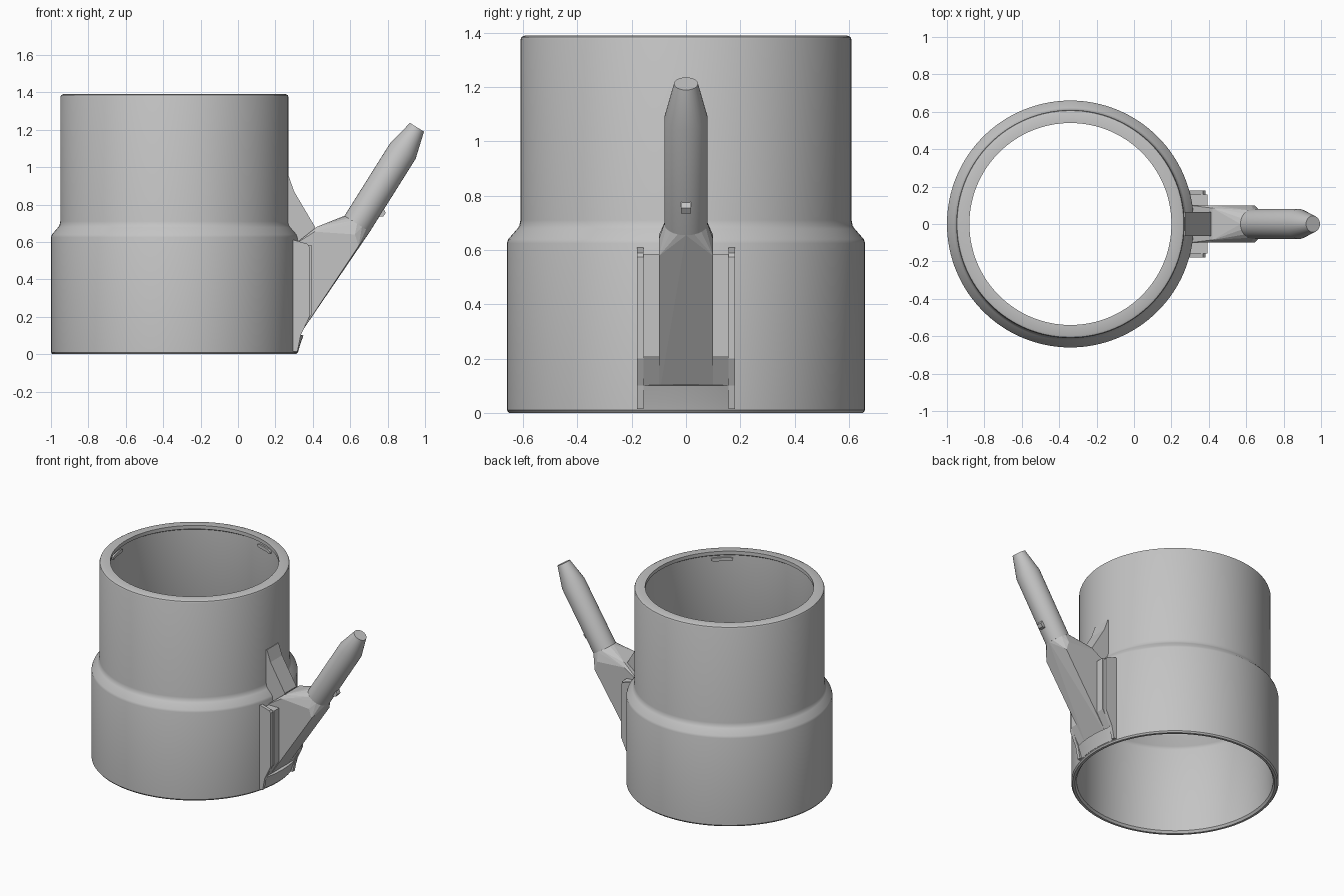
import bpy, bmesh, math
from mathutils import Vector

if "Cube" in bpy.data.objects:
    bpy.data.objects.remove(bpy.data.objects["Cube"])

CX = -0.34                      # tube axis position
grey = bpy.data.materials.new("plain grey")
grey.diffuse_color = (0.55, 0.55, 0.55, 1)
grey.use_nodes = True
grey.node_tree.nodes["Principled BSDF"].inputs["Base Color"].default_value = grey.diffuse_color


def finish(name, bm, smooth=None):
    bmesh.ops.recalc_face_normals(bm, faces=bm.faces[:])
    me = bpy.data.meshes.new(name)
    bm.to_mesh(me)
    bm.free()
    ob = bpy.data.objects.new(name, me)
    bpy.context.collection.objects.link(ob)
    me.materials.append(grey)
    if smooth:
        bpy.ops.object.select_all(action='DESELECT')
        ob.select_set(True)
        bpy.context.view_layer.objects.active = ob
        bpy.ops.object.shade_smooth_by_angle(angle=math.radians(smooth))
    return ob


def prism(name, outline, y0, y1):
    """Extrude an (x, z) outline from y0 to y1."""
    bm = bmesh.new()
    f = bm.faces.new([bm.verts.new((x, y0, z)) for x, z in outline])
    r = bmesh.ops.extrude_face_region(bm, geom=[f])
    bmesh.ops.translate(bm, vec=(0, y1 - y0, 0),
                        verts=[v for v in r["geom"] if isinstance(v, bmesh.types.BMVert)])
    return finish(name, bm)


def loft(name, rings, closed=False, smooth=30):
    """Skin a list of vertex rings; closed joins last to first, otherwise cap."""
    bm = bmesh.new()
    vr = [[bm.verts.new(p) for p in ring] for ring in rings]
    n = len(vr[0])
    pairs = list(zip(vr, vr[1:])) + ([(vr[-1], vr[0])] if closed else [])
    for a, b in pairs:
        for i in range(n):
            j = (i + 1) % n
            bm.faces.new((a[i], a[j], b[j], b[i]))
    if not closed:
        bm.faces.new(vr[0])
        bm.faces.new(vr[-1])
    return finish(name, bm, smooth)


# Stepped tube: outer wall upward, then the bore downward
profile = [(.652, 0), (.66, .01), (.66, .625), (.655, .64), (.622, .678), (.614, .69),
           (.61, .71), (.61, 1.375), (.606, 1.385), (.595, 1.39), (.54, 1.39),
           (.54, 1.365), (.556, 1.355), (.556, .70), (.565, .68), (.615, .63),
           (.625, .61), (.625, .015), (.636, 0)]
SEG = 128
loft("tube", [[(CX + r * math.cos(2 * math.pi * i / SEG),
                r * math.sin(2 * math.pi * i / SEG), z) for i in range(SEG)]
              for r, z in profile], closed=True)

# Small retaining ribs inside the top lip
for k in range(3):
    mid = math.radians(-50 + 120 * k)
    rings = []
    for i in range(9):
        a = mid + (i / 8 - .5) * .26
        h = .012 if 0 < i < 8 else .006
        rings.append([(CX + r * math.cos(a), r * math.sin(a), 1.33 + z)
                      for r, z in ((.57, -h), (.545, -h), (.545, h), (.57, h))])
    loft("inner_rib", rings)

# Slide frame: two side rails on the tube
for s in (-1, 1):
    prism("frame_rail",
          [(.27, .015), (.318, .015), (.335, .10), (.382, .20), (.382, .575),
           (.37, .59), (.30, .61), (.27, .61)], s * .157, s * .18)

# Wide slider plate held by the frame
prism("slider_plate", [(.292, .08), (.32, .09), (.392, .21), (.392, .585), (.292, .585)],
      -.157, .157)

# Curved stop ledge at the foot of the frame
rings = []
for i in range(13):
    a = (i / 12 - .5) * .49
    rings.append([(CX + r * math.cos(a), r * math.sin(a), z)
                  for r, z in ((.64, .015), (.662, .015), (.672, .05), (.69, .10), (.64, .11))])
loft("stop_ledge", rings)

# Wedge strut above the slider, leaning on the upper tube
prism("wedge_strut", [(.235, .95), (.272, .95), (.30, .87), (.412, .68), (.372, .585),
                      (.31, .61), (.292, .61), (.235, .70)], -.065, .065)

# Handle: round bar with tapered tip, along a slanted axis
axis = Vector((.533, 0, .846)).normalized()
up = Vector((-axis.z, 0, axis.x))
side = Vector((0, 1, 0))


def ring(center, r, n=32):
    c = Vector(center)
    return [c + up * r * math.cos(2 * math.pi * i / n) + side * r * math.sin(2 * math.pi * i / n)
            for i in range(n)]


base = (.637, 0, .697)
loft("handle", [ring(base, .08), ring((.882, 0, 1.087), .08), ring((.957, 0, 1.213), .044)])

# Arm body: flat-sided block narrowing into the handle
bm = bmesh.new()
for s in (-1, 1):
    for x, y, z in ((.30, .10, .06), (.30, .10, .585), (.375, .10, .585), (.41, .10, .655),
                    (.42, .085, .68), (.645, .10, .578), (.625, .10, .64)):
        bm.verts.new((x, s * y, z))
for p in ring(base, .08, 16):
    bm.verts.new(p)
res = bmesh.ops.convex_hull(bm, input=bm.verts[:])
bmesh.ops.delete(bm, geom=[v for v in bm.verts if not v.link_faces], context='VERTS')
bmesh.ops.dissolve_limit(bm, angle_limit=.02, verts=bm.verts[:], edges=bm.edges[:])
finish("arm_body", bm)

# Small catch under the handle
prism("handle_catch", [(.73, .765), (.745, .735), (.775, .735), (.79, .755), (.775, .785), (.75, .79)],
      -.018, .018)
